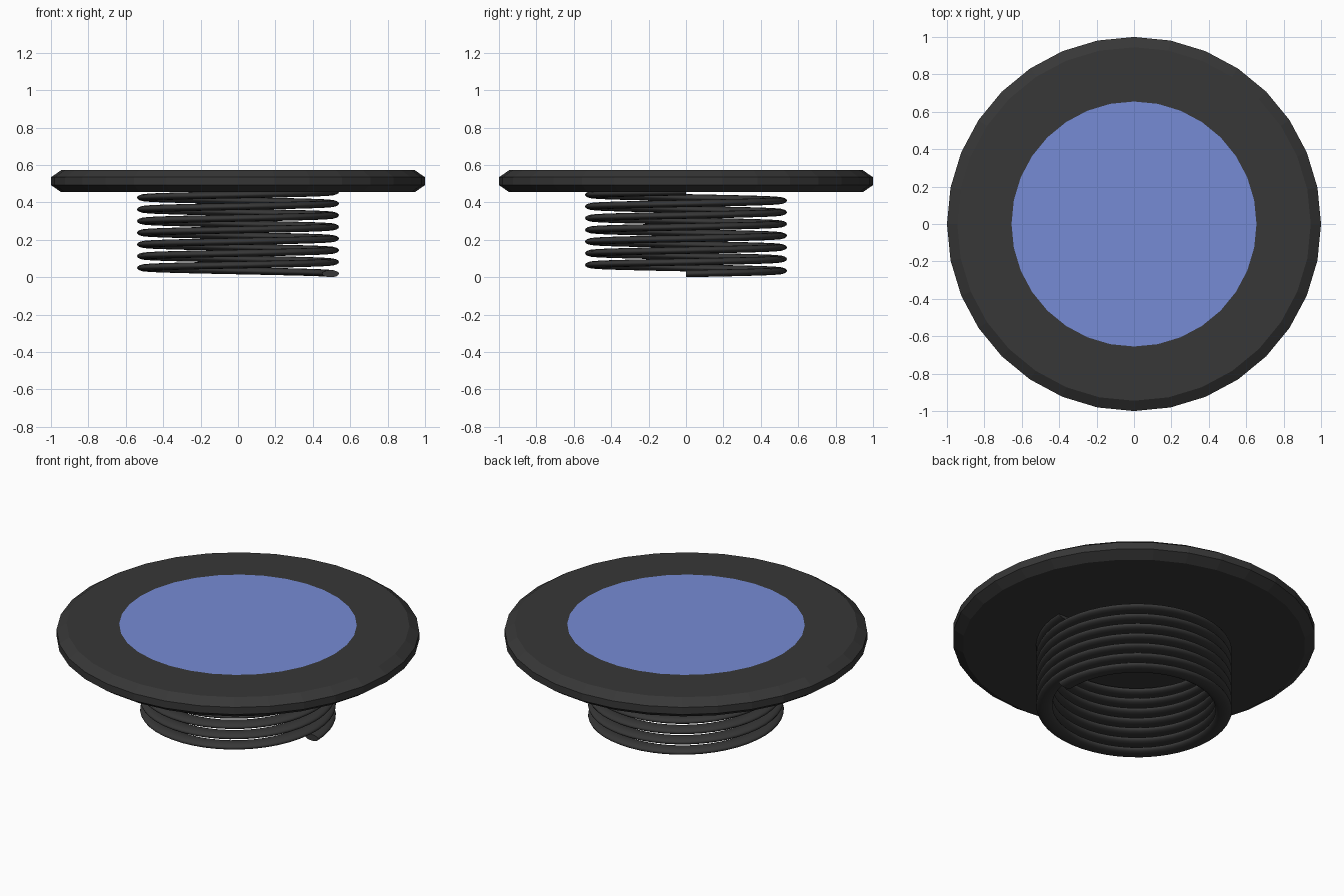
import bpy, bmesh
from math import pi, sin, cos

cube = bpy.data.objects.get("Cube")
if cube:
    bpy.data.objects.remove(cube, do_unlink=True)


def material(name, rgb):
    m = bpy.data.materials.new(name)
    m.use_nodes = True
    m.diffuse_color = (*rgb, 1)
    bsdf = next(n for n in m.node_tree.nodes if n.type == 'BSDF_PRINCIPLED')
    bsdf.inputs["Base Color"].default_value = (*rgb, 1)
    return m


charcoal = material("charcoal", (0.038, 0.038, 0.038))
blue = material("soft blue", (0.18, 0.26, 0.66))


def loft(name, rings, materials, smooth=False):
    """Skin a list of closed point rings and cap both ends."""
    bm = bmesh.new()
    loops = [[bm.verts.new(p) for p in ring] for ring in rings]
    for a, b in zip(loops, loops[1:]):
        for i in range(len(a)):
            j = (i + 1) % len(a)
            bm.faces.new((a[i], a[j], b[j], b[i]))
    bm.faces.new(loops[0][::-1])
    last_cap = bm.faces.new(loops[-1])
    last_cap.material_index = len(materials) - 1
    bmesh.ops.recalc_face_normals(bm, faces=bm.faces)
    for f in bm.faces:
        f.smooth = smooth and len(f.verts) == 4
    mesh = bpy.data.meshes.new(name)
    bm.to_mesh(mesh)
    bm.free()
    for m in materials:
        mesh.materials.append(m)
    obj = bpy.data.objects.new(name, mesh)
    bpy.context.collection.objects.link(obj)
    return obj


# Bevelled round plate, with the blue inset as its top cap
SIDES = 32
profile = [(0.945, 0.455), (1.0, 0.492), (1.0, 0.535), (0.945, 0.572), (0.655, 0.572)]
plate_rings = [[(r * cos(2 * pi * i / SIDES), r * sin(2 * pi * i / SIDES), z)
                for i in range(SIDES)] for r, z in profile]
loft("plate", plate_rings, [charcoal, blue])

# Coil spring with a flattened oval wire
TURNS, STEPS, WIRE_SIDES = 7, 48, 16
RADIUS, PITCH, HALF_WIDTH, HALF_HEIGHT = 0.495, 0.0625, 0.045, 0.019
coil_rings = []
for s in range(TURNS * STEPS + 1):
    turn = s / STEPS
    a = 2 * pi * turn
    ring = []
    for k in range(WIRE_SIDES):
        t = 2 * pi * k / WIRE_SIDES
        r = RADIUS + HALF_WIDTH * cos(t)
        ring.append((r * cos(a), r * sin(a), HALF_HEIGHT + PITCH * turn + HALF_HEIGHT * sin(t)))
    coil_rings.append(ring)
loft("spring", coil_rings, [charcoal], smooth=True)
